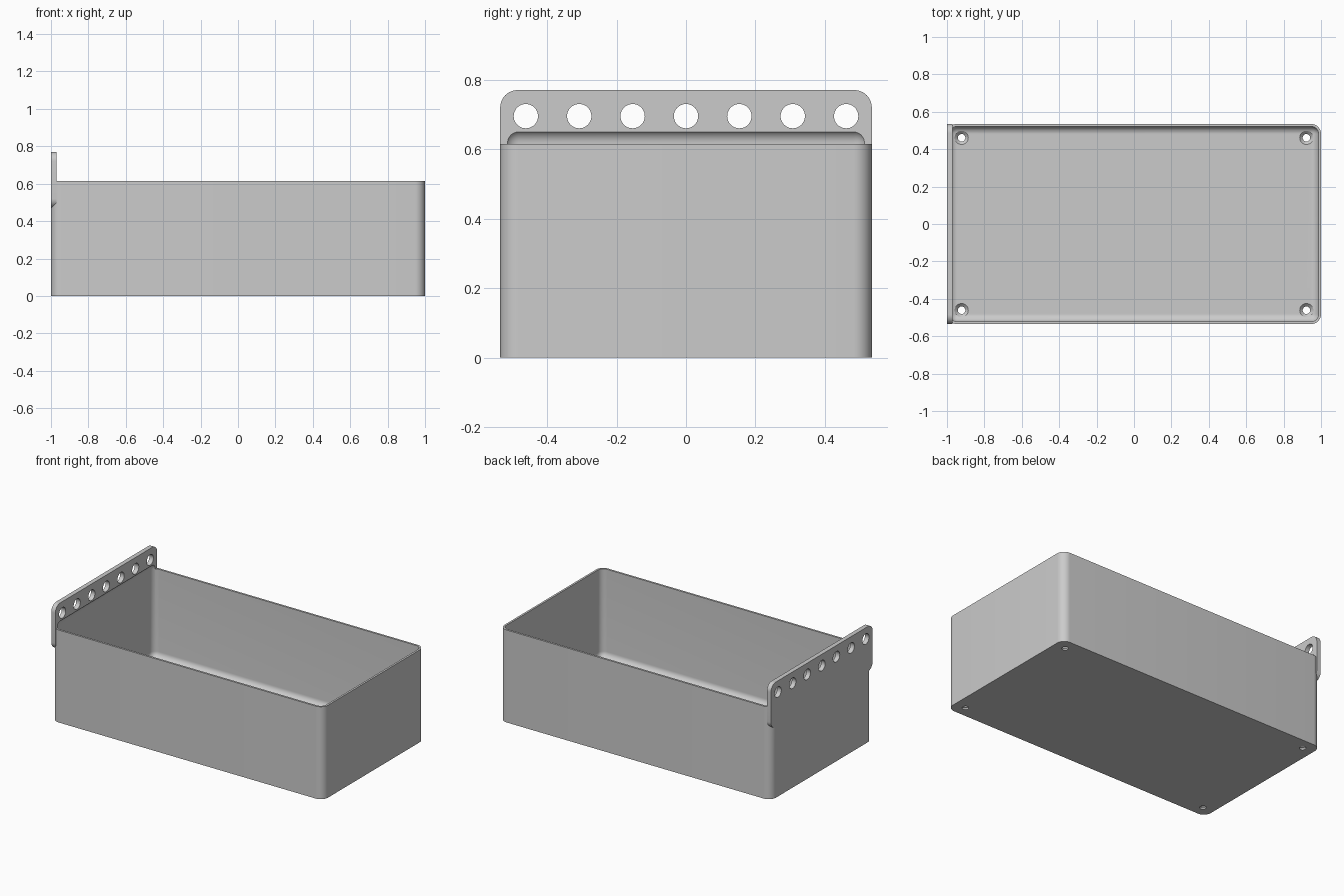
import bpy, bmesh
from math import pi
from mathutils import Matrix, Vector

cube = bpy.data.objects.get("Cube")
if cube:
    bpy.data.objects.remove(cube, do_unlink=True)

WALL, FLOOR, INNER_R = 0.0135, 0.027, 0.04
HALF_Y, RIM = 0.535, 0.615
PLATE_T, PLATE_BOTTOM, PLATE_TOP = 0.03, 0.47, 0.77

grey = bpy.data.materials.new("grey plastic")
grey.use_nodes = True
grey.diffuse_color = (0.6, 0.6, 0.6, 1)
grey.node_tree.nodes["Principled BSDF"].inputs["Base Color"].default_value = (0.6, 0.6, 0.6, 1)


def make_object(name, bm):
    bmesh.ops.recalc_face_normals(bm, faces=bm.faces)
    mesh = bpy.data.meshes.new(name)
    bm.to_mesh(mesh)
    bm.free()
    mesh.materials.append(grey)
    obj = bpy.data.objects.new(name, mesh)
    bpy.context.collection.objects.link(obj)
    return obj


def rounded_block(name, low, high, radius, axis=None):
    """Block with rounded edges: only those along one axis, or all of them."""
    low, high = Vector(low), Vector(high)
    bm = bmesh.new()
    bmesh.ops.create_cube(bm, size=1)
    for v in bm.verts:
        v.co = (low + high) / 2 + v.co * (high - low)
    edges = [e for e in bm.edges
             if axis is None or abs((e.verts[0].co - e.verts[1].co)[axis]) > 1e-4]
    bmesh.ops.bevel(bm, geom=edges, offset=radius, segments=10, profile=0.5, affect='EDGES')
    return make_object(name, bm)


def cylinder(name, centre, r1, r2, depth, along_x=False):
    bm = bmesh.new()
    turn = Matrix.Rotation(pi / 2, 4, 'Y') if along_x else Matrix()
    bmesh.ops.create_cone(bm, cap_ends=True, segments=40, radius1=r1, radius2=r2,
                          depth=depth, matrix=Matrix.Translation(centre) @ turn)
    return make_object(name, bm)


def combine(target, other, operation):
    mod = target.modifiers.new("cut", 'BOOLEAN')
    mod.operation, mod.solver, mod.object = operation, 'EXACT', other
    bpy.context.view_layer.objects.active = target
    bpy.ops.object.modifier_apply(modifier=mod.name)
    bpy.data.objects.remove(other, do_unlink=True)


# Outer shell with upright rounded corners, and the hanging plate on one end
tray = rounded_block("hanging_tray", (-1, -HALF_Y, 0), (1, HALF_Y, RIM), INNER_R + WALL, axis=2)
plate = rounded_block("hanging_plate", (-1, -HALF_Y, PLATE_BOTTOM),
                      (-1 + PLATE_T, HALF_Y, PLATE_TOP), 0.05, axis=0)
combine(tray, plate, 'UNION')

# Rounded cavity, which also leaves a shallow recess in the plate
cavity = rounded_block("cavity", (-1 + WALL, -HALF_Y + WALL, FLOOR),
                       (1 - WALL, HALF_Y - WALL, 0.6575), INNER_R)
combine(tray, cavity, 'DIFFERENCE')

# Row of holes through the plate
for i in range(-3, 4):
    hole = cylinder("plate_hole", (-1, i * 0.1537, 0.695), 0.035, 0.035, 0.2, along_x=True)
    combine(tray, hole, 'DIFFERENCE')

# Countersunk screw holes in the floor corners
for x in (-0.922, 0.922):
    for y in (-0.461, 0.461):
        combine(tray, cylinder("screw_hole", (x, y, 0), 0.02, 0.02, 0.2), 'DIFFERENCE')
        sink = cylinder("countersink", (x, y, FLOOR - 0.0075), 0.02, 0.037, 0.017)
        combine(tray, sink, 'DIFFERENCE')
        head = cylinder("head_clearance", (x, y, FLOOR + 0.026), 0.037, 0.037, 0.05)
        combine(tray, head, 'DIFFERENCE')

# Smooth rounded surfaces, crisp edges
bpy.ops.object.select_all(action='DESELECT')
tray.select_set(True)
bpy.context.view_layer.objects.active = tray
bpy.ops.object.shade_smooth_by_angle(angle=pi / 6)
